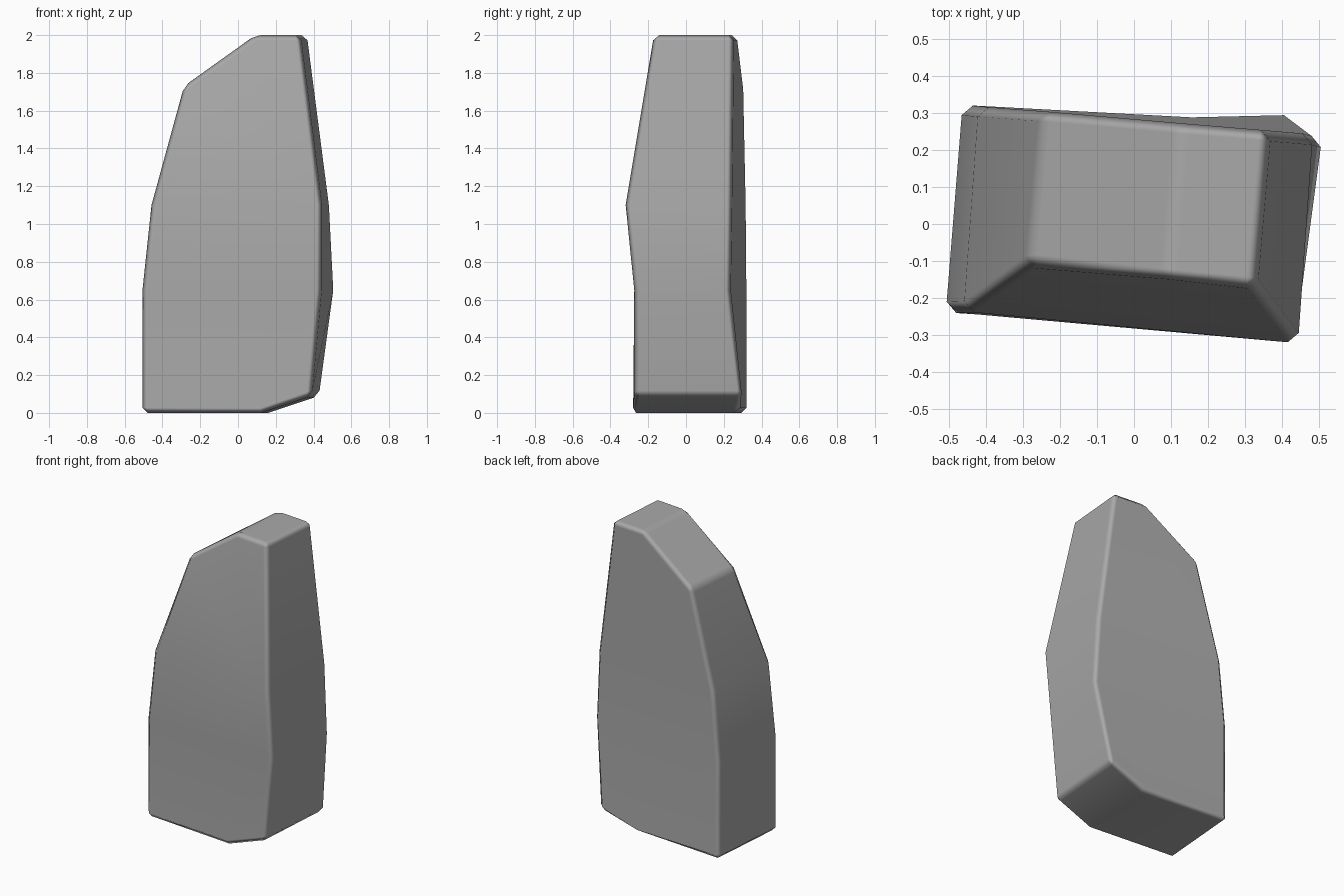
import bpy, bmesh

cube = bpy.data.objects.get("Cube")
if cube:
    bpy.data.objects.remove(cube, do_unlink=True)

# One flat stone grey
stone = bpy.data.materials.new("stone_grey")
stone.use_nodes = True
grey = (0.4, 0.4, 0.4, 1)
stone.diffuse_color = grey
bsdf = stone.node_tree.nodes["Principled BSDF"]
bsdf.inputs["Base Color"].default_value = grey
bsdf.inputs["Roughness"].default_value = 0.9

# Rock outline, counter-clockwise from bottom left: z, front (x, y), back (x, y)
outline = [
    (0.0, (-.508, -.238), (-.463, .322)),
    (0.0, (.12, -.292), (.16, .275)),
    (.09, (.39, -.273), (.43, .300)),
    (.65, (.44, -.275), (.508, .235)),
    (1.10, (.443, -.322), (.483, .242)),
    (2.0, (.33, -.172), (.367, .252)),
    (2.0, (.09, -.150), (.125, .272)),
    (1.73, (-.288, -.108), (-.25, .305)),
    (1.10, (-.46, -.236), (-.42, .318)),
    (.65, (-.508, -.238), (-.463, .322)),
]

bm = bmesh.new()
front = [bm.verts.new((*f, z)) for z, f, b in outline]
back = [bm.verts.new((*b, z)) for z, f, b in outline]

# Broad front and back, split at the two height bends
for band in ((0, 1, 2, 3, 9), (9, 3, 4, 8), (8, 4, 5, 6, 7)):
    bm.faces.new([front[i] for i in band])
    bm.faces.new([back[i] for i in reversed(band)])

# Rim all the way round
n = len(outline)
for i in range(n):
    j = (i + 1) % n
    bm.faces.new((front[i], back[i], back[j], front[j]))
bmesh.ops.recalc_face_normals(bm, faces=bm.faces)

mesh = bpy.data.meshes.new("rock")
bm.to_mesh(mesh)
bm.free()
mesh.materials.append(stone)
rock = bpy.data.objects.new("rock", mesh)
bpy.context.collection.objects.link(rock)
mesh.shade_smooth()

# Worn edges
bevel = rock.modifiers.new("worn_edges", 'BEVEL')
bevel.width = 0.028
bevel.segments = 1
bevel.limit_method = 'ANGLE'
bevel.angle_limit = 0.56
bevel.harden_normals = True
